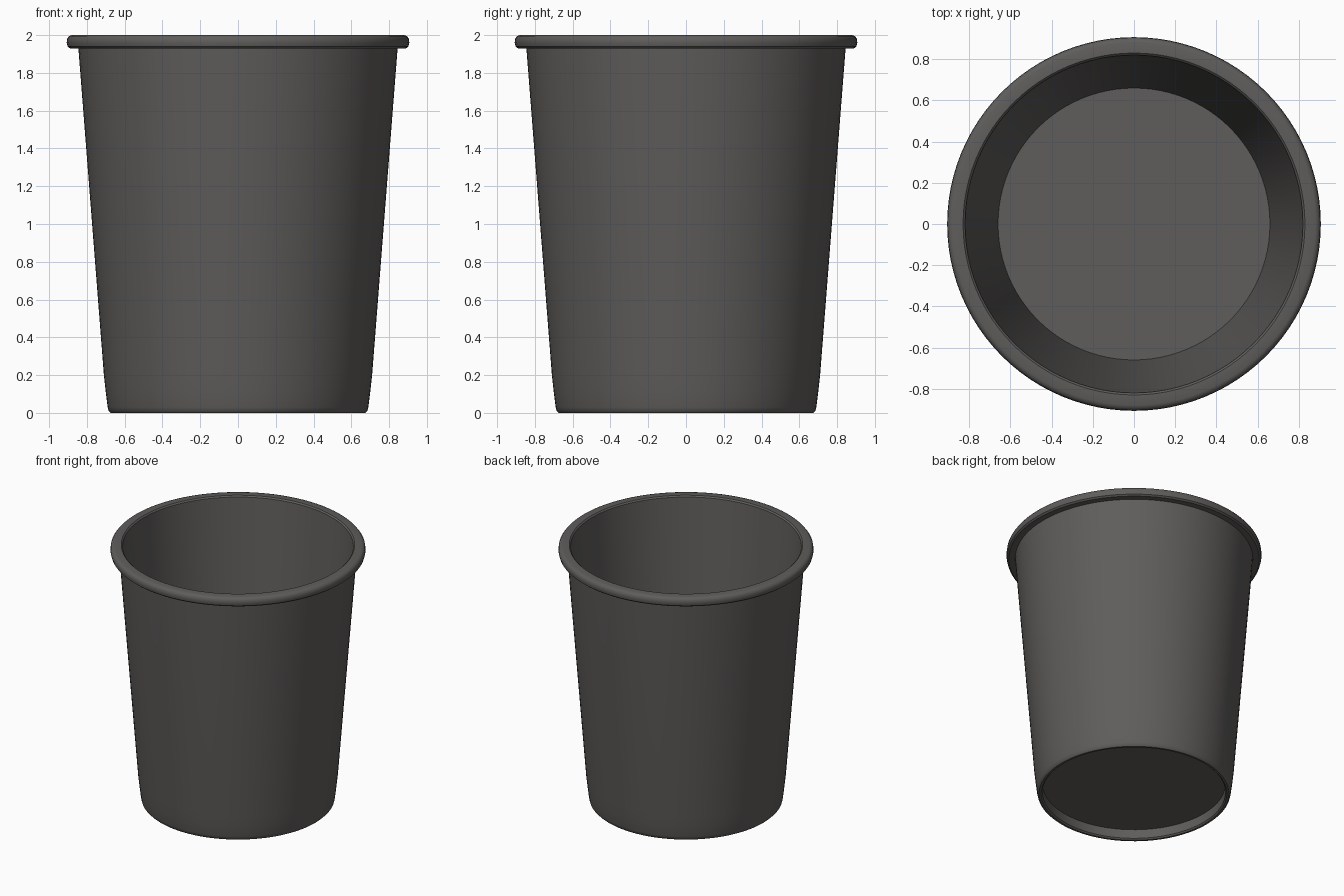
import bpy, bmesh, math

if "Cube" in bpy.data.objects:
    bpy.data.objects.remove(bpy.data.objects["Cube"])

SEGMENTS = 96

# Dark warm grey plastic
grey = bpy.data.materials.new("dark_grey")
grey.diffuse_color = (0.115, 0.110, 0.106, 1)
grey.use_nodes = True
grey.node_tree.nodes["Principled BSDF"].inputs["Base Color"].default_value = grey.diffuse_color


def lathe(name, profile, material):
    """Spin an (r, z) profile about z; points with r = 0 become poles."""
    bm = bmesh.new()
    rings = []
    for r, z in profile:
        if r == 0:
            rings.append([bm.verts.new((0, 0, z))] * SEGMENTS)
        else:
            rings.append([bm.verts.new((r * math.cos(2 * math.pi * i / SEGMENTS),
                                        r * math.sin(2 * math.pi * i / SEGMENTS), z))
                          for i in range(SEGMENTS)])
    for a, b in zip(rings, rings[1:]):
        for i in range(SEGMENTS):
            j = (i + 1) % SEGMENTS
            bm.faces.new(list(dict.fromkeys((a[i], a[j], b[j], b[i]))))
    bmesh.ops.recalc_face_normals(bm, faces=bm.faces)
    mesh = bpy.data.meshes.new(name)
    bm.to_mesh(mesh)
    bm.free()
    mesh.materials.append(material)
    obj = bpy.data.objects.new(name, mesh)
    bpy.context.collection.objects.link(obj)
    bpy.context.view_layer.objects.active = obj
    obj.select_set(True)
    bpy.ops.object.shade_smooth_by_angle(angle=math.radians(35))
    obj.select_set(False)
    return obj


# Waste bin: recessed base, tapered wall, rolled lip, hollow inside
lathe("waste_bin", [
    (0, 0.08), (0.65, 0.08), (0.65, 0.01), (0.66, 0.0),    # underside recess
    (0.675, 0.0), (0.685, 0.01), (0.69, 0.03),             # foot edge
    (0.70, 0.11), (0.71, 0.20), (0.845, 1.93),             # outer wall
    (0.89, 1.93), (0.902, 1.94), (0.907, 1.96),            # lip
    (0.904, 1.982), (0.894, 1.995), (0.88, 2.0),
    (0.83, 2.0), (0.82, 1.99),                             # lip top
    (0.66, 0.11), (0, 0.11),                               # inner wall and floor
], grey)
